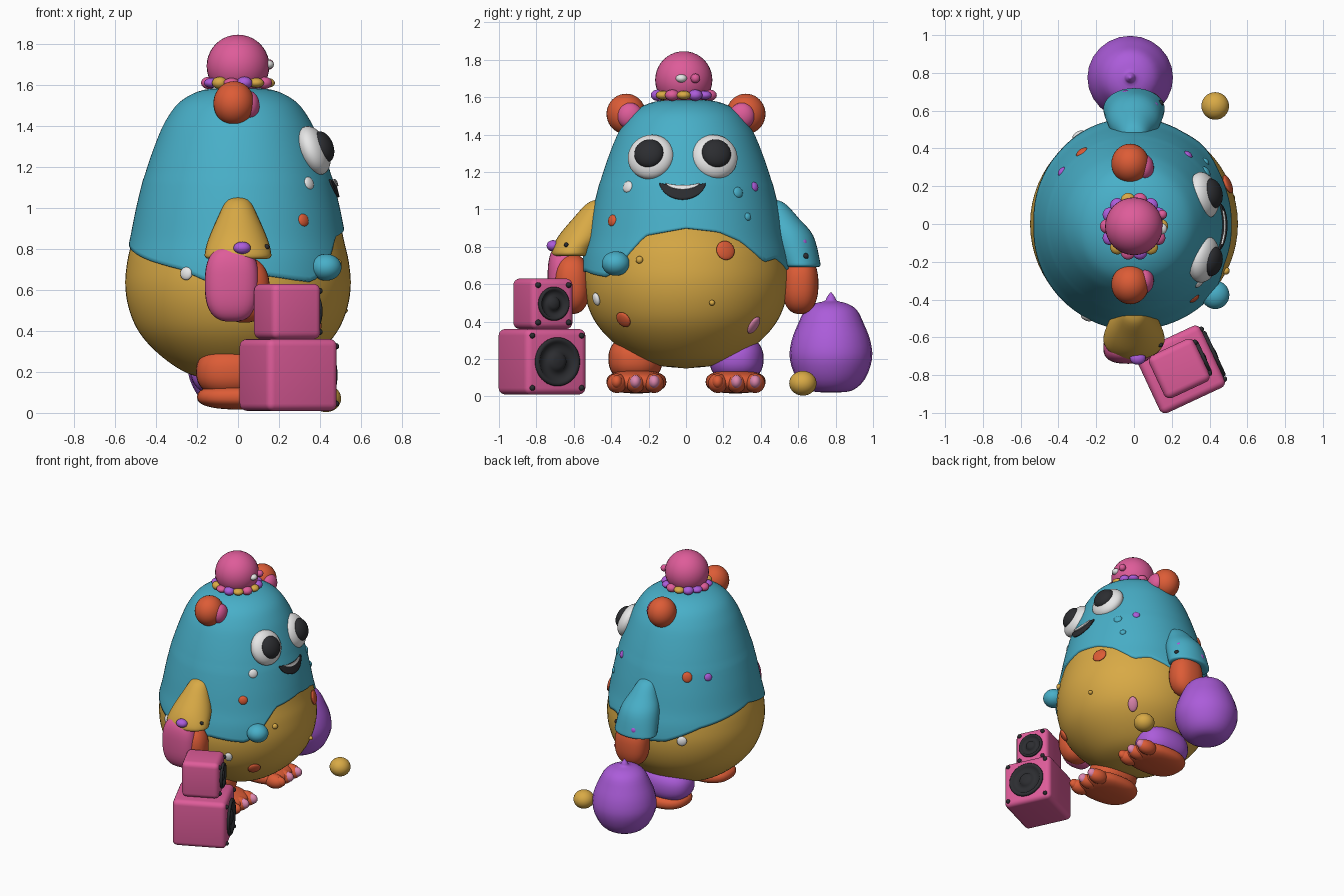
import bpy, bmesh, math
from mathutils import Vector, Matrix

if "Cube" in bpy.data.objects:
    bpy.data.objects.remove(bpy.data.objects["Cube"])


def material(name, r, g, b):
    m = bpy.data.materials.new(name)
    m.use_nodes = True
    m.diffuse_color = (r, g, b, 1)
    bsdf = m.node_tree.nodes["Principled BSDF"]
    bsdf.inputs["Base Color"].default_value = (r, g, b, 1)
    bsdf.inputs["Roughness"].default_value = 0.6
    return m


BLUE = material("sky blue", .065, .43, .58)
YELLOW = material("mustard yellow", .69, .40, .06)
PINK = material("hot pink", .73, .107, .32)
ORANGE = material("orange red", .72, .107, .037)
PURPLE = material("purple", .41, .107, .70)
WHITE = material("white", .8, .8, .8)
BLACK = material("charcoal", .025, .026, .03)
BLUSH = material("light pink", .72, .24, .42)


def finish(name, bm, mat, smooth=True):
    bmesh.ops.recalc_face_normals(bm, faces=bm.faces)
    mesh = bpy.data.meshes.new(name)
    bm.to_mesh(mesh)
    bm.free()
    mesh.materials.append(mat)
    for p in mesh.polygons:
        p.use_smooth = smooth
    ob = bpy.data.objects.new(name, mesh)
    bpy.context.collection.objects.link(ob)
    return ob


def aim(direction):
    return Vector(direction).to_track_quat('Z', 'Y').to_matrix().to_4x4()


def ball(name, mat, loc, size, facing=(0, 0, 1), power=1.0):
    """Ellipsoid whose local z points along facing; power < 1 makes it boxier."""
    bm = bmesh.new()
    bmesh.ops.create_uvsphere(bm, u_segments=32, v_segments=20, radius=1)
    for v in bm.verts:
        v.co = Vector([math.copysign(abs(c) ** power, c) * s for c, s in zip(v.co, size)])
    bm.transform(Matrix.Translation(loc) @ aim(facing))
    return finish(name, bm, mat)


def skin(name, mat, rings):
    """Closed surface through rings of points."""
    bm = bmesh.new()
    rows = [[bm.verts.new(p) for p in ring] for ring in rings]
    n = len(rows[0])
    for a, b in zip(rows, rows[1:]):
        for i in range(n):
            bm.faces.new((a[i], a[(i + 1) % n], b[(i + 1) % n], b[i]))
    bm.faces.new(rows[0])
    bm.faces.new(rows[-1])
    return finish(name, bm, mat)


def spline(points, steps=5):
    pts = [Vector(p) for p in points]
    pts = [pts[0] * 2 - pts[1]] + pts + [pts[-1] * 2 - pts[-2]]
    out = []
    for a, b, c, d in zip(pts, pts[1:], pts[2:], pts[3:]):
        for k in range(steps):
            t = k / steps
            out.append((2 * b + (c - a) * t + (2 * a - 5 * b + 4 * c - d) * t * t
                        + (3 * b - a - 3 * c + d) * t ** 3) / 2)
    return out + [pts[-2]]


def interpolate(table, x):
    for (x0, y0), (x1, y1) in zip(table, table[1:]):
        if x <= x1:
            t = max(0, (x - x0) / (x1 - x0))
            return y0 + (y1 - y0) * t
    return table[-1][1]


def loft(name, mat, rings, n=32, matrix=Matrix()):
    """Level elliptical rings given as (height, centre y, x radius, y radius)."""
    angles = [math.tau * i / n for i in range(n)]
    return skin(name, mat, [[matrix @ Vector((rx * math.cos(a), cy + ry * math.sin(a), z))
                             for a in angles] for z, cy, rx, ry in rings])


# Egg-shaped body: belly below, blue coat above with a wavy hem
profile = spline([(.01, .15), (.15, .165), (.27, .205), (.39, .29), (.48, .39), (.53, .5),
                  (.55, .62), (.54, .74), (.515, .85), (.485, 1.0), (.445, 1.16), (.39, 1.32),
                  (.34, 1.43), (.27, 1.52), (.16, 1.575), (.01, 1.588)])
heights = sorted((p.y, p.x) for p in profile)


def radius(z):
    return interpolate(heights, z)


loft("belly", YELLOW, [(p.y, 0, p.x, p.x) for p in profile if p.y < 1.1], 64)

hem = [(0, .9), (20, .88), (34, .83), (50, .72), (62, .74), (78, .68), (90, .62), (110, .64),
       (135, .74), (180, .83), (220, .74), (240, .7), (255, .64), (285, .67), (300, .65),
       (310, .64), (319, .69), (326, .77), (335, .86), (360, .9)]
low, high = .62, 1.15
rings = []
for p in reversed([p for p in profile if p.y >= low - .001]):
    ring = []
    for i in range(120):
        a = math.tau * i / 120
        edge = interpolate(hem, i * 3)
        z, r = p.y, p.x + .01
        if z < high:
            z = edge + (z - low) / (high - low) * (high - edge)
            r = radius(z) + .012
        ring.append(Vector((r * math.cos(a), r * math.sin(a), z)))
    rings.append(ring)
rings.append([Vector((p.x * .95, p.y * .95, p.z - .006)) for p in rings[-1]])
skin("blue_coat", BLUE, rings)
ball("coat_drip", BLUE, (.43, -.375, .71), (.075, .075, .065))


# Raised spots that sit on the body
def spot(name, mat, angle, z, size, stretch=1.0):
    a = math.radians(angle)
    r = radius(z) + .008
    slope = (radius(z - .03) - radius(z + .03)) / .06
    ball(name, mat, (r * math.cos(a), r * math.sin(a), z), (size, size * stretch, .016),
         (math.cos(a), math.sin(a), slope))


for i, (mat, angle, z, size, stretch) in enumerate([
        (WHITE, -42, 1.12, .032, 1), (ORANGE, -51, .94, .032, 1), (BLUE, 36, 1.09, .03, 1),
        (BLUE, 41, .96, .022, 1), (PURPLE, 52, 1.12, .026, 1), (ORANGE, 23, .78, .052, 1),
        (YELLOW, -27, .73, .02, 1), (ORANGE, -42, .41, .045, 1), (BLUSH, 49, .38, .034, 1.6),
        (WHITE, -62, .52, .027, 1.3), (ORANGE, 126, 1.1, .035, 1.1), (PURPLE, 144, 1.09, .028, 1),
        (WHITE, 243, .68, .032, 1), (WHITE, 122, .65, .035, 1), (YELLOW, 15, .5, .015, 1)]):
    spot(f"body_spot_{i + 1}", mat, angle, z, size, stretch)

# Paired parts: the left side is +y
for side, s in (("left", 1), ("right", -1)):
    # Eyes
    look = Vector((.9, .2 * s, .36)).normalized()
    eye = Vector((.37, -.018 + .17 * s, 1.28))
    ball(f"{side}_eye", WHITE, eye, (.125, .125, .07), look)
    ball(f"{side}_pupil", BLACK, eye + look * .048, (.08, .08, .05), look)
    # Ears
    ball(f"{side}_ear", ORANGE, (-.02, .32 * s, 1.51), (.1, .105, .108))
    ball(f"{side}_inner_ear", PINK, (.055, .3 * s, 1.5), (.05, .068, .07))
    # Legs, feet and toes
    ball(f"{side}_leg", PURPLE if s > 0 else ORANGE, (-.03, .27 * s, .2),
         (.2 if s > 0 else .175, .145, .125), power=.85)
    ball(f"{side}_foot", ORANGE, (.02, .265 * s, .078), (.22, .16, .062), power=.8)
    for k, y in enumerate((.17, .27, .37)):
        mat = BLUSH if k != (0 if s > 0 else 2) else ORANGE
        ball(f"{side}_toe_{k + 1}", ORANGE, (.19, y * s, .07), (.075, .052, .052))
        ball(f"{side}_toenail_{k + 1}", mat, (.24, y * s, .078), (.04, .03, .036))
    # Sleeves and hands
    mat = BLUE if s > 0 else YELLOW
    drop = .06 if s > 0 else 0
    sleeve = spline([(1.055, .45, .02, .02), (1.03, .47, .06, .06), (.95, .51, .1, .095),
                     (.86, .555, .14, .125), (.79 - drop, .60, .16, .115),
                     (.755 - drop, .61, .155, .105), (.75 - drop, .61, .09, .07)], 4)
    loft(f"{side}_sleeve", mat, [(z, y * s, rx, ry) for z, y, rx, ry in sleeve])
    ball(f"{side}_hand", ORANGE, (.03, .61 * s, .6), (.125, .098, .16), power=.85)

ball("right_mitten", PINK, (-.03, -.655, .63), (.132, .085, .185), power=.75)
ball("left_sleeve_spot", PURPLE, (.1, .62, .82), (.03, .03, .03))
ball("left_sleeve_side_spot", PURPLE, (-.04, .69, .75), (.026, .02, .026))
ball("left_sleeve_dot", BLACK, (.14, .64, .75), (.016, .016, .016))
ball("right_sleeve_spot", PURPLE, (.02, -.71, .805), (.042, .035, .03))
ball("right_sleeve_dot", BLACK, (.14, -.64, .81), (.014, .012, .012))


# Mouth and teeth as thin patches on the face
def face_patch(name, mat, half, top, depth, lift):
    bm = bmesh.new()
    rows = []
    n, m = 24, 6
    for i in range(n + 1):
        u = 2 * i / n - 1
        y = -.018 + half * u
        upper = top + .012 * u * u
        drop = depth * max(.02, 1 - u * u) ** .5
        row = []
        for j in range(m + 1):
            z = upper - drop * j / m
            row.append(bm.verts.new((math.sqrt((radius(z) + lift) ** 2 - y * y), y, z)))
        rows.append(row)
    for a, b in zip(rows, rows[1:]):
        for j in range(m):
            bm.faces.new((a[j], b[j], b[j + 1], a[j + 1]))
    ob = finish(name, bm, mat)
    solid = ob.modifiers.new("thickness", "SOLIDIFY")
    solid.thickness = .009
    solid.offset = 0


face_patch("mouth", BLACK, .122, 1.127, .075, .018)
face_patch("teeth", WHITE, .09, 1.128, .022, .026)

# Pom-pom with a ring of beads
ball("pompom", PINK, (0, -.012, 1.692), (.153, .153, .153))
ball("pompom_spot", WHITE, (.145, -.025, 1.70), (.03, .03, .022))
ball("pompom_side_spot", PINK, (.15, .05, 1.70), (.025, .025, .025))
for i in range(14):
    a = math.tau * i / 14
    mat = (YELLOW, PURPLE, PURPLE, PINK)[i % 4] if i < 8 else (YELLOW, PINK, PURPLE)[i % 3]
    ball(f"bead_{i + 1}", mat, (.142 * math.cos(a), -.012 + .142 * math.sin(a), 1.61),
         (.038, .038, .024 + .006 * (i % 2)))


# Stacked speakers
def speaker(name, centre, size, driver, offset):
    turn = Matrix.Translation(centre) @ Matrix.Rotation(math.radians(25), 4, 'Z')
    bm = bmesh.new()
    bmesh.ops.create_cube(bm, size=1)
    bm.transform(turn @ Matrix.Diagonal((*size, 1)))
    ob = finish(name + "_box", bm, PINK)
    bevel = ob.modifiers.new("round", "BEVEL")
    bevel.width, bevel.segments = .035, 5
    face = turn @ Matrix.Translation((size[0] / 2, offset, 0)) @ Matrix.Rotation(math.pi / 2, 4, 'Y')
    cone = [(-.01, 1), (.012, 1), (.018, .95), (.018, .84), (.006, .78), (-.0, .6),
            (.002, .42), (.012, .38), (.02, .2), (.022, .02)]
    loft(name + "_driver", BLACK, [(h, 0, r * driver, r * driver) for h, r in cone], 40, face)
    for k, (y, z) in enumerate(((1, 1), (1, -1), (-1, 1), (-1, -1))):
        spread = Vector((0, y * (size[1] / 2 - .035), z * (size[2] / 2 - .035)))
        screw = turn @ Matrix.Translation(spread + Vector((size[0] / 2, 0, 0)))
        ball(f"{name}_screw_{k + 1}", BLACK, screw.translation, (.015, .015, .015))


speaker("lower_speaker", (.245, -.77, .185), (.38, .36, .35), .13, 0)
speaker("upper_speaker", (.24, -.765, .495), (.265, .25, .27), .09, 0)

# Purple balloon bag and small ball
bag = spline([(.02, 0, .01, .01), (.03, 0, .11, .11), (.09, 0, .18, .18), (.2, 0, .225, .22),
              (.3, 0, .215, .21), (.39, 0, .18, .175), (.46, 0, .14, .14), (.495, 0, .09, .09),
              (.51, 0, .035, .035), (.53, 0, .022, .022), (.555, 0, .004, .004)], 3)
loft("bag", PURPLE, bag, 24, Matrix.Translation((-.02, .775, 0)))
ball("bag_patch", PINK, (.075, .66, .39), (.045, .095, .015), (.6, -.7, .4))
ball("small_ball", YELLOW, (.43, .625, .07), (.073, .073, .066))
